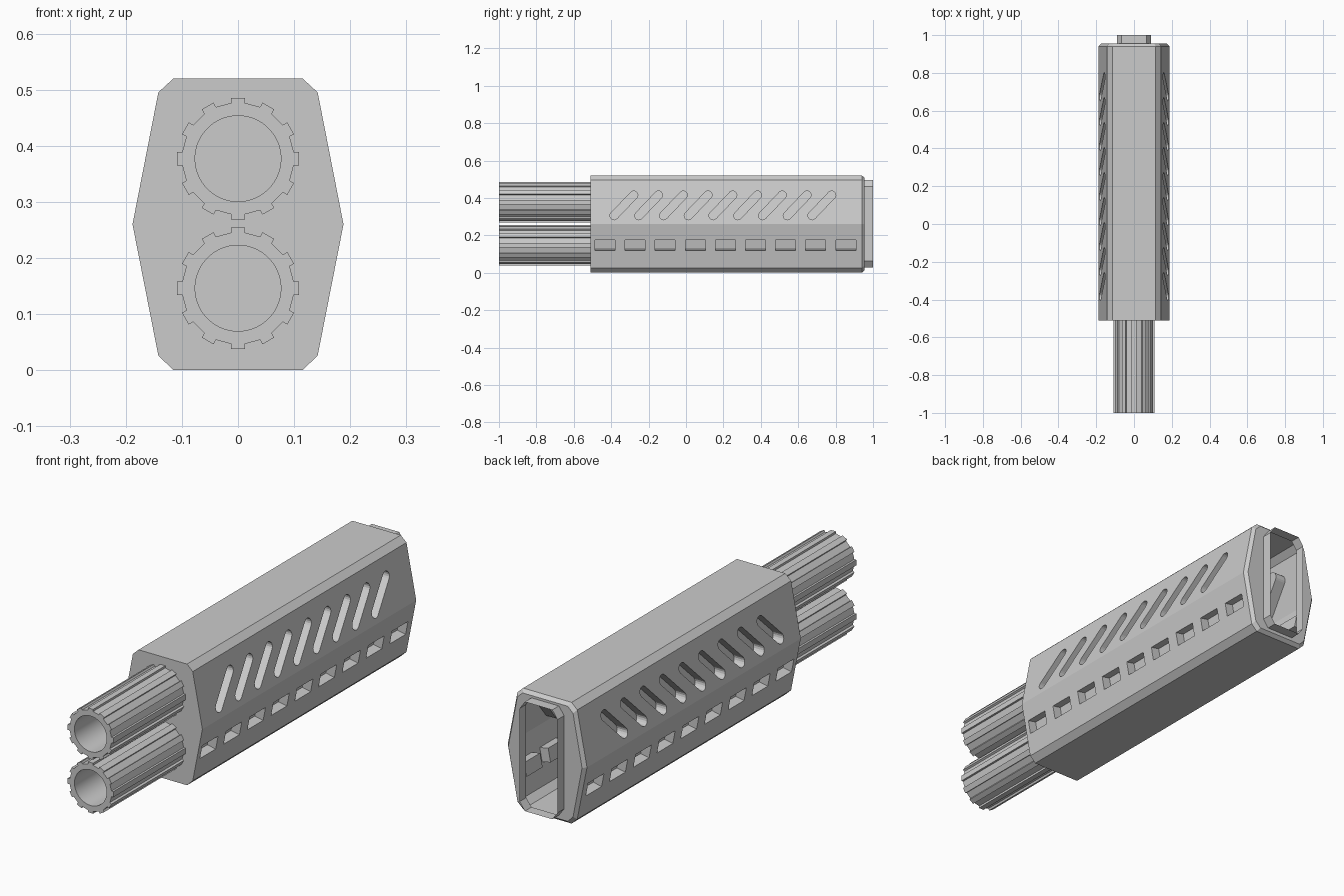
import bpy, bmesh, math

if "Cube" in bpy.data.objects:
    bpy.data.objects.remove(bpy.data.objects["Cube"])


def make_object(name, bm):
    bmesh.ops.recalc_face_normals(bm, faces=bm.faces)
    me = bpy.data.meshes.new(name)
    bm.to_mesh(me)
    bm.free()
    ob = bpy.data.objects.new(name, me)
    bpy.context.collection.objects.link(ob)
    return ob


def activate(ob):
    bpy.ops.object.select_all(action='DESELECT')
    ob.select_set(True)
    bpy.context.view_layer.objects.active = ob


def ring(bm, pts):
    return [bm.verts.new(p) for p in pts]


def bridge(bm, a, b):
    n = len(a)
    for i in range(n):
        j = (i + 1) % n
        bm.faces.new((a[i], a[j], b[j], b[i]))


def mirrored(half):
    return half + [(-x, z) for x, z in reversed(half)]


MID = 0.26
BODY = mirrored([(0.115, 0), (0.142, 0.026), (0.188, MID), (0.142, 0.495), (0.115, 0.52)])
COLLAR = mirrored([(0.065, 0.028), (0.09, 0.062), (0.09, MID), (0.09, 0.462), (0.065, 0.497)])


def section(profile, y, inset=0.0):
    sx, sz = 1 - inset / 0.188, 1 - inset / 0.26
    return [(x * sx, y, MID + (z - MID) * sz) for x, z in profile]


# Handguard shell: faceted body, bevelled back edge and raised rear collar
bm = bmesh.new()
sections = [section(BODY, -0.51), section(BODY, 0.94), section(BODY, 0.955, 0.013),
            section(COLLAR, 0.955), section(COLLAR, 1.0)]
rings = [ring(bm, s) for s in sections]
for a, b in zip(rings, rings[1:]):
    bridge(bm, a, b)
bm.faces.new(rings[0])
bm.faces.new(rings[-1])
body = make_object("handguard_body", bm)


# Pocket cutters: outlines in y/z pushed into the sloping side faces
def side_x(z):
    return 0.188 - abs(z - MID) * 0.196


def pocket(bm, outline, depth, rise, side):
    outer = ring(bm, [(side * (side_x(z) + 0.03), y, z - rise * 0.03) for y, z in outline])
    inner = ring(bm, [(side * (side_x(z) - depth), y, z + rise * depth) for y, z in outline])
    bridge(bm, outer, inner)
    bm.faces.new(outer)
    bm.faces.new(inner)


def capsule(y, z, dy, dz, r, seg=8):
    base = math.atan2(dz, dy) - math.pi / 2
    pts = []
    for end in (0, 1):
        s = 1 - 2 * end
        for i in range(seg + 1):
            a = base + math.pi * (end + i / seg)
            pts.append((y + s * dy / 2 + r * math.cos(a), z + s * dz / 2 + r * math.sin(a)))
    return pts


bm = bmesh.new()
for side in (1, -1):
    for i in range(9):
        slot = capsule(-0.332 + i * 0.1323, 0.36, 0.105, 0.11, 0.022)
        pocket(bm, slot, 0.05, 0.0, side)
        y = -0.487 + i * 0.161
        window = [(y, 0.118), (y + 0.107, 0.118), (y + 0.107, 0.176), (y, 0.176)]
        pocket(bm, window, 0.04, 0.19, side)
cutter = make_object("pocket_cutter", bm)
cutter.hide_render = True

mod = body.modifiers.new("pockets", 'BOOLEAN')
mod.operation = 'DIFFERENCE'
mod.solver = 'EXACT'
mod.object = cutter
activate(body)
bpy.ops.object.modifier_apply(modifier=mod.name)
bpy.data.objects.remove(cutter)

# Open the rear collar so the hollow interior shows
bm = bmesh.new()
bm.from_mesh(body.data)
caps = [f for f in bm.faces if all(v.co.y > 0.99 for v in f.verts)]
bmesh.ops.delete(bm, geom=caps, context='FACES')
bm.to_mesh(body.data)
bm.free()


# Barrels: twelve-ribbed tubes with a round bore
def barrel(name, zc):
    outline, bore = [], []
    for i in range(12):
        a = i * math.pi / 6
        for k, (da, r) in enumerate([(-0.12, 0.1), (-0.111, 0.109), (0.111, 0.109), (0.12, 0.1)]):
            outline.append((r * math.cos(a + da), r * math.sin(a + da)))
            b = a + math.radians(7.5 * (k - 1.5))
            bore.append((0.0765 * math.cos(b), 0.0765 * math.sin(b)))
    bm = bmesh.new()
    loops = [ring(bm, [(x, y, zc + z) for x, z in pts]) for pts, y in
             ((outline, -0.51), (outline, -1.0), (bore, -1.0), (bore, -0.51))]
    for a, b in zip(loops, loops[1:]):
        bridge(bm, a, b)
    bridge(bm, loops[3], loops[0])
    ob = make_object(name, bm)
    activate(ob)
    bpy.ops.object.shade_smooth_by_angle(angle=math.radians(14))


barrel("lower_barrel", 0.146)
barrel("upper_barrel", 0.377)
